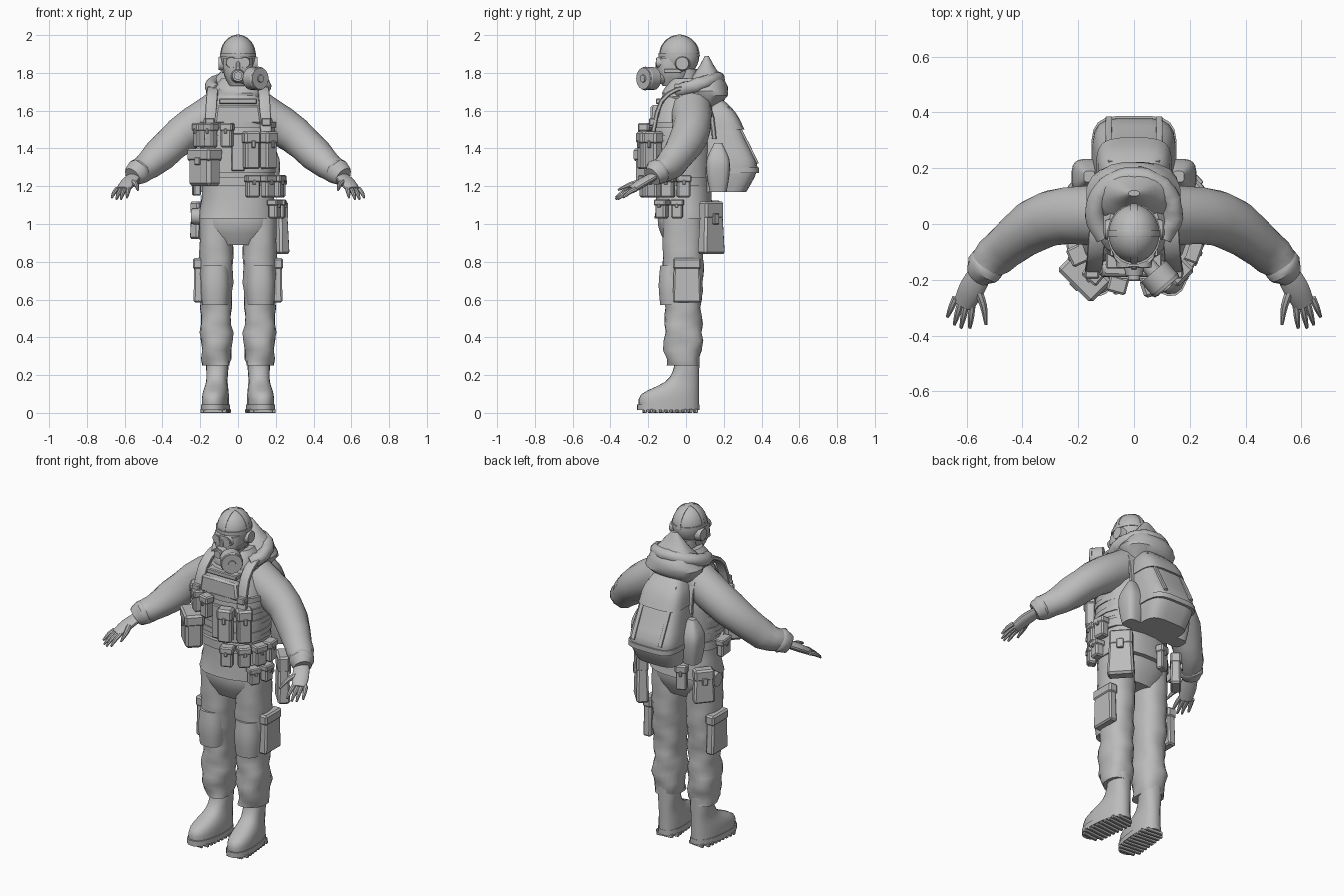
import bpy, bmesh
from math import sin, cos, tau, pi, radians, copysign
from mathutils import Vector, Matrix

if "Cube" in bpy.data.objects:
    bpy.data.objects.remove(bpy.data.objects["Cube"])

GREY = (.5, .5, .5, 1)
material = bpy.data.materials.new("plain grey")
material.use_nodes = True
material.diffuse_color = GREY
material.node_tree.nodes["Principled BSDF"].inputs["Base Color"].default_value = GREY
X, Y, Z = Matrix.Identity(3)


def finish(name, bm, matrix=Matrix()):
    bm.transform(matrix)
    bmesh.ops.recalc_face_normals(bm, faces=bm.faces)
    mesh = bpy.data.meshes.new(name)
    bm.to_mesh(mesh)
    bm.free()
    mesh.materials.append(material)
    mesh.shade_smooth()
    mesh.set_sharp_from_angle(angle=radians(35))
    part = bpy.data.objects.new(name, mesh)
    bpy.context.collection.objects.link(part)
    return part


def both(part):
    """Mirror a left part to the right."""
    twin = part.copy()
    twin.data = part.data.copy()
    twin.data.transform(Matrix.Scale(-1, 4, X))
    twin.data.flip_normals()
    bpy.context.collection.objects.link(twin)
    twin.name = "right_" + part.name
    part.name = "left_" + part.name


def refine(rows, steps=3):
    """Catmull-Rom curve through rows of any length."""
    last = len(rows) - 1
    result = []
    for i in range(last):
        a, b, c, d = rows[max(i - 1, 0)], rows[i], rows[i + 1], rows[min(i + 2, last)]
        for k in range(steps):
            t = k / steps
            result.append((b * 2 + (c - a) * t + (a * 2 - b * 5 + c * 4 - d) * t ** 2
                           + (b * 3 - a - c * 3 + d) * t ** 3) / 2)
    return result + [rows[last]]


def skin(name, rows, frames, power, fold, n):
    """Join rings of (x, y, z, width, depth); power squares them, fold crumples them."""
    bm = bmesh.new()
    rings = []
    for i, (row, (u, v)) in enumerate(zip(rows, frames)):
        ring = []
        for k in range(n):
            angle = tau * (k + .5) / n
            crease = 1 + fold(i / len(rows)) * (sin(2 * angle + 2 * i) + cos(3 * angle - i) / 2)
            c, s = cos(angle), sin(angle)
            c = copysign(abs(c) ** power, c) * row[3] * crease
            s = copysign(abs(s) ** power, s) * row[4] * crease
            ring.append(bm.verts.new(Vector(row[:3]) + u * c + v * s))
        rings.append(ring)
    for low, high in zip(rings, rings[1:]):
        for k in range(n):
            bm.faces.new((low[k - 1], low[k], high[k], high[k - 1]))
    bm.faces.new(rings[0])
    bm.faces.new(rings[-1])
    return finish(name, bm)


def column(name, bottom, top, widths, depth=1.0, x=0, y=0, flush=0, power=.85, fold=0, n=20):
    """Level rings evenly spaced in height; flush keeps one side of them at y."""
    depths = depth if isinstance(depth, list) else [w * depth for w in widths]
    step = (top - bottom) / (len(widths) - 1)
    rows = [Vector((x, y + flush * d, bottom + i * step, w, d)) for i, (w, d) in enumerate(zip(widths, depths))]
    rows = refine(rows)
    return skin(name, rows, [(X, Y)] * len(rows), power, lambda t: fold * (1 - t), n)


def limb(name, points, radii, flat=1.0, side=None, power=1, fold=0, n=14):
    """Rings square to a path, as wide as radii and flattened by flat."""
    rows = refine([Vector((*p, r, r * flat)) for p, r in zip(points, radii)])
    frames = []
    for i in range(len(rows)):
        ahead = Vector((rows[min(i + 1, len(rows) - 1)] - rows[max(i - 1, 0)])[:3])
        u = side or ahead.cross(Z).normalized()
        frames.append((u, u.cross(ahead).normalized()))
    return skin(name, rows, frames, power, lambda t: fold * t, n)


def box(name, centre, size, turn=0, taper=1.0):
    """Bevelled box turned about the vertical; taper narrows its top."""
    bm = bmesh.new()
    bmesh.ops.create_cube(bm, size=1, matrix=Matrix.Diagonal((*size, 1)))
    for v in bm.verts:
        if v.co.z > 0:
            v.co.xy *= taper
    bmesh.ops.bevel(bm, geom=bm.edges[:], offset=min(size) / 6, segments=1, affect='EDGES')
    return finish(name, bm, Matrix.Translation(centre) @ Matrix.Rotation(radians(turn), 4, 'Z'))


def cyl(name, start, axis, radius, end_radius):
    bm = bmesh.new()
    bmesh.ops.create_cone(bm, cap_ends=True, segments=20, radius1=radius, radius2=end_radius, depth=axis.length)
    turn = axis.to_track_quat('Z', 'Y').to_matrix().to_4x4()
    return finish(name, bm, Matrix.Translation(start + axis / 2) @ turn)


def ball(name, centre, radii):
    bm = bmesh.new()
    bmesh.ops.create_uvsphere(bm, u_segments=24, v_segments=14, radius=1)
    return finish(name, bm, Matrix.Translation(centre) @ Matrix.Diagonal((*radii, 1)))


def hang(name, angle, height, size, out=0, taper=1.0):
    """Pouch with flap and fastener, hung on the waist at an angle from the front."""
    a = radians(angle)
    normal = Vector((sin(a), -cos(a), 0))
    width, depth, tall = size
    centre = Vector((normal.x * .2, normal.y * .17 - .03, height)) + normal * (depth / 2 + out)
    box(name, centre, size, angle, taper)
    box(name + "_flap", centre + Z * tall / 3, (width * taper + .01, depth * taper + .01, tall / 3), angle)
    box(name + "_fastener", centre + normal * depth / 2 + Z * tall / 6, (width / 4, .02, tall / 5), angle)


# Jacket, vest and belt
column("jacket", 1.03, 1.72, [.21, .19, .2, .19, .1], .75, y=-.01, fold=.02)
column("vest", 1.27, 1.68, [.2, .2, .19, .12], .8, y=-.03)
for row in range(4):
    height = 1.3 + row * .07
    column("webbing_band", height, height + .03, [.206, .206], .81, y=-.03)
column("belt", 1.2, 1.25, [.205, .205], .76, y=-.02)
box("chest_panel", (0, -.16, 1.58), (.25, .06, .1), taper=.9)
box("chest_strap", (0, -.13, 1.65), (.2, .06, .03))
box("front_placket", (0, -.19, 1.38), (.07, .03, .2))

# Pouches round the waist and chest
hang("utility_pouch", -45, 1.3, (.16, .1, .2))
for angle in range(-65, 0, 25):
    hang("upper_magazine_pouch", angle, 1.47, (.06, .05, .13))
for angle in (18, 45):
    hang("magazine_pouch", angle, 1.39, (.08, .06, .2))
for angle in range(20, 100, 25):
    hang("belt_pouch", angle, 1.2, (.07, .05, .12))
for angle in (60, 85):
    hang("low_pouch", angle, 1.08, (.06, .05, .1))
hang("right_belt_pouch", -85, 1.2, (.09, .04, .1))
hang("left_hip_bag", 132, .98, (.15, .07, .28), .04, .8)
hang("right_hip_bag", -130, 1.02, (.12, .06, .2), .03, .85)
hang("rear_tool_pouch", 200, 1.05, (.06, .04, .15))
cyl("hip_canister", Vector((-.2, .05, 1.04)), X * -.05, .045, .04)

# Backpack with lid, side pockets and straps
column("backpack", 1.17, 1.68, [.13, .15, .14, .12, .07], [.12, .15, .125, .095, .05], y=.08, flush=1, power=.5)
column("backpack_lid", 1.5, 1.69, [.136, .12, .06], [.115, .09, .04], y=.08, flush=1, power=.55)
column("backpack_base_strap", 1.27, 1.3, [.154, .154], y=.08, flush=1, power=.5)
both(column("backpack_pocket", 1.17, 1.43, [.045, .06, .06, .02], x=.16, y=.17, power=.6))
both(limb("pack_strap", [(.08, .22, 1.62), (.09, .3, 1.48), (.09, .38, 1.32)], [.012] * 3, .5, X, .4))
both(limb("shoulder_strap", [(.15, -.18, 1.45), (.14, -.13, 1.65), (.13, 0, 1.72), (.12, .12, 1.62),
                             (.12, .15, 1.45)], [.03] * 5, .4, X, .4))
both(box("strap_buckle", (.15, -.18, 1.54), (.05, .03, .04)))

# Neck, collar and lowered hood
cyl("neck", Vector((0, 0, 1.66)), Z * .16, .06, .06)
column("collar", 1.66, 1.77, [.14, .13, .09], .9, fold=.05)
column("hood", 1.61, 1.89, [.1, .165, .14, .08, .02], [.04, .11, .1, .05, .01], y=.11, fold=.05)
sweep = [radians(angle) for angle in range(-130, 131, 26)]
limb("hood_roll", [(.14 * sin(a), .04 + .13 * cos(a), 1.73 + .04 * cos(a)) for a in sweep],
     [.036] * len(sweep), fold=.1)

# Head and cap
ball("face", (0, -.055, 1.83), (.08, .085, .11))
ball("cap", (0, -.035, 1.89), (.092, .105, .11))
column("cap_rim", 1.885, 1.905, [.096, .096], 1.14, y=-.037, power=1)
arch = [pi * k / 8 for k in range(9)]
crown = Vector((0, -.035, 1.89))
limb("cap_long_seam", [crown - Y * .106 * cos(a) + Z * .11 * sin(a) for a in arch], [.012] * 9, .2, X, .4)
limb("cap_cross_seam", [crown + X * .093 * cos(a) + Z * .11 * sin(a) for a in arch], [.012] * 9, .2, Y, .4)

# Breathing mask and filter
column("mask_shell", 1.73, 1.88, [.045, .07, .08, .078], .88, y=-.085)
both(cyl("eye_rim", Vector((.035, -.13, 1.855)), Y * -.025, .031, .027))
both(cyl("eye_lens", Vector((.035, -.15, 1.855)), Y * -.008, .02, .02))
both(cyl("ear_cup", Vector((.07, -.02, 1.85)), X * .034, .042, .034))
both(box("mask_strap", (.08, -.07, 1.81), (.012, .09, .02)))
box("nose_bridge", (0, -.15, 1.83), (.025, .03, .06), taper=.7)
cyl("mouth_piece", Vector((0, -.12, 1.785)), Y * -.065, .042, .03)
cyl("mouth_valve", Vector((0, -.18, 1.785)), Y * -.02, .022, .022)
aim = Vector((.65, -.75, 0))
can = Vector((.07, -.17, 1.77))
cyl("filter_neck", can - aim * .07, aim * .08, .028, .028)
cyl("filter_can", can, aim * .07, .06, .06)
cyl("filter_rim", can + aim * .06, aim * .015, .063, .057)
cyl("filter_cap", can + aim * .07, aim * .012, .022, .02)

# Arms
both(limb("sleeve", [(.1, .03, 1.6), (.3, .02, 1.47), (.46, -.08, 1.32), (.54, -.16, 1.27)],
          [.11, .1, .08, .06], fold=.08))
both(limb("cuff", [(.51, -.13, 1.29), (.53, -.15, 1.275), (.56, -.18, 1.25)], [.055, .07, .05], fold=.06))

# Hands with spread fingers
both(limb("palm", [(.54, -.16, 1.26), (.58, -.23, 1.22), (.61, -.29, 1.18)], [.04, .047, .038], .5))
across = Vector((-.03, -.015, 0))
reach = Vector((.02, -.08, -.05))
for k in (-1, -.3, .3, 1):
    root = Vector((.61, -.28, 1.185)) + across * k
    tip = root + reach * (1.15 - abs(k) / 4) + across * k / 3
    both(limb("finger", [root, (root + tip) / 2 + Z * .006, tip], [.013, .012, .006], n=8))
both(limb("thumb", [(.57, -.21, 1.23), (.54, -.29, 1.21), (.53, -.36, 1.18)], [.017, .014, .006], n=8))

# Trousers
column("trouser_seat", .89, 1.08, [.13, .19, .19], .7, y=-.015)
both(column("trouser_leg", .25, 1.04, [.07, .085, .08, .085, .09, .09, .09], 1.2, x=.115, y=-.015, fold=.09))
both(column("knee_patch", .57, .78, [.07, .078, .07], 1.1, x=.12, y=-.06))
both(box("cargo_pocket", (.21, .005, .7), (.05, .15, .23), taper=.9))
both(box("cargo_flap", (.21, .005, .79), (.058, .15, .06)))

# Boots, turned slightly outward
boot = [column("boot", .03, .3, [.07, .068, .056, .058, .06], [.16, .155, .09, .068, .066], y=.07, flush=-1),
        column("boot_sole", .014, .045, [.074, .074], [.166, .166], y=.072, flush=-1)]
for k in range(10):
    boot.append(box("boot_tread", (0, .05 - k * .03, .01), (.14 if 0 < k < 9 else .1, .016, .02)))
for part in boot:
    part.data.transform(Matrix.Translation(X * .11) @ Matrix.Rotation(.1, 4, 'Z'))
    both(part)
